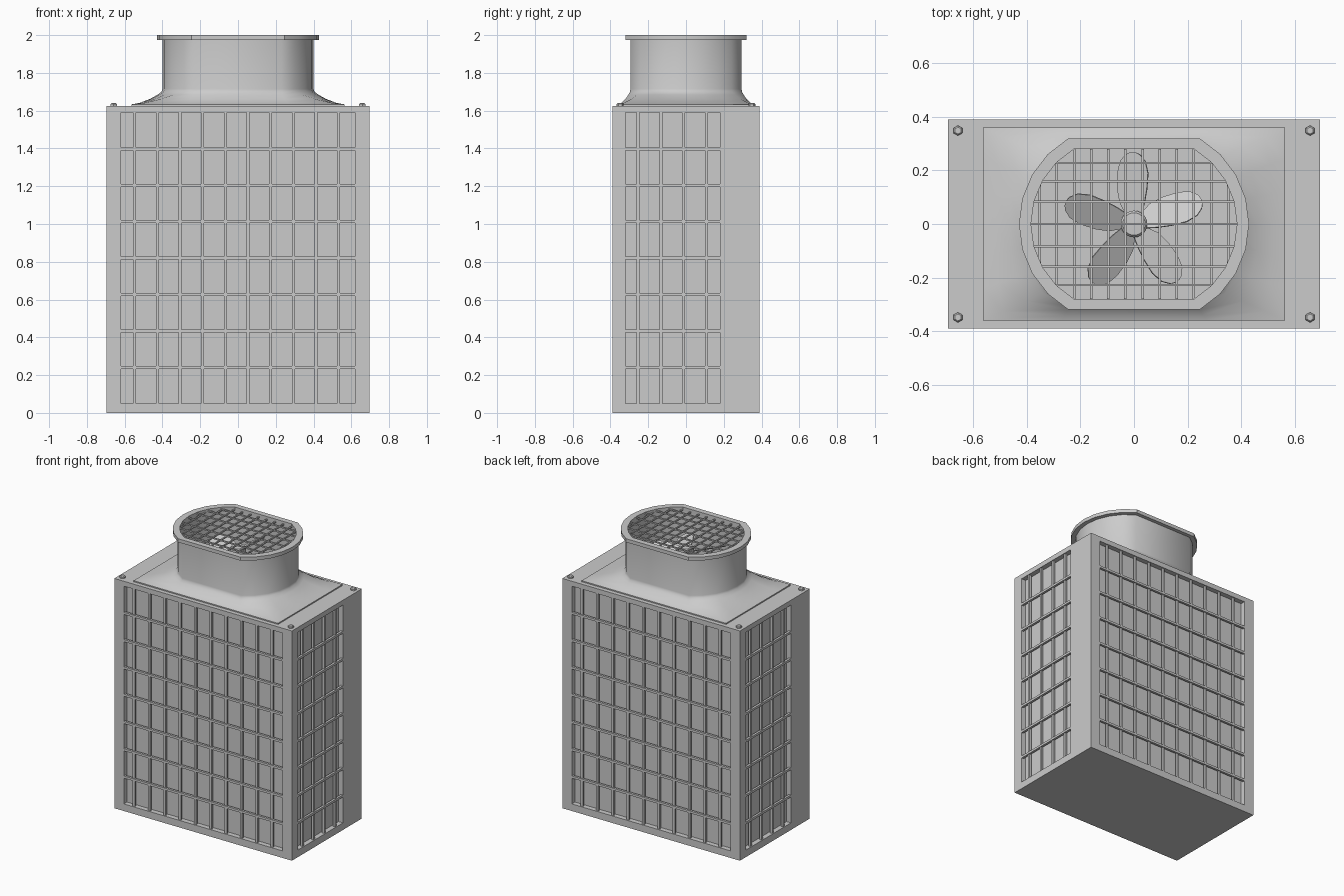
import bpy, bmesh
from math import radians, cos, sin, pi, sqrt
from mathutils import Matrix, Vector

if "Cube" in bpy.data.objects:
    bpy.data.objects.remove(bpy.data.objects["Cube"])


def make(name, bm, smooth=None):
    bmesh.ops.recalc_face_normals(bm, faces=bm.faces)
    me = bpy.data.meshes.new(name)
    bm.to_mesh(me)
    bm.free()
    ob = bpy.data.objects.new(name, me)
    bpy.context.collection.objects.link(ob)
    if smooth:
        bpy.ops.object.select_all(action='DESELECT')
        ob.select_set(True)
        bpy.context.view_layer.objects.active = ob
        bpy.ops.object.shade_smooth_by_angle(angle=radians(smooth))
    return ob


def box(bm, lo, hi, turn=False):
    lo, hi = Vector(lo), Vector(hi)
    m = Matrix.Translation((lo + hi) / 2) @ Matrix.Diagonal((*(hi - lo), 1))
    if turn:
        m = Matrix.Rotation(pi, 4, 'Z') @ m
    bmesh.ops.create_cube(bm, size=1, matrix=m)


def loft(bm, rings, closed=False):
    vs = [[bm.verts.new(p) for p in r] for r in rings]
    pairs = list(zip(vs, vs[1:])) + ([(vs[-1], vs[0])] if closed else [])
    n = len(vs[0])
    for a, b in pairs:
        for i in range(n):
            j = (i + 1) % n
            bm.faces.new((a[i], a[j], b[j], b[i]))


HX, HY, TOP = 0.695, 0.39, 1.625     # cabinet half sizes and height
Z0, Z1, DEPTH, T = 0.05, 1.59, 0.035, 0.008

# Cabinet with recessed panels (the back and left repeat by a half turn)
cut = bmesh.new()
for turn in (False, True):
    box(cut, (-0.62, -HY - 0.1, Z0), (0.62, -HY + DEPTH, Z1), turn)
    box(cut, (HX - DEPTH, -0.32, Z0), (HX + 0.1, 0.18, Z1), turn)
cutter = make("panel_cutter", cut)
cutter.hide_render = True
cutter.hide_viewport = False
cutter.display_type = 'WIRE'
bm = bmesh.new()
box(bm, (-HX, -HY, 0), (HX, HY, TOP))
cabinet = make("cabinet", bm)
mod = cabinet.modifiers.new("recesses", 'BOOLEAN')
mod.operation = 'DIFFERENCE'
mod.solver = 'EXACT'
mod.object = cutter
bpy.context.view_layer.objects.active = cabinet
cabinet.select_set(True)
bpy.ops.object.modifier_apply(modifier=mod.name)
bpy.data.objects.remove(cutter)

# Guard bars over the four recesses
for turn, names in ((False, ("front", "right")), (True, ("back", "left"))):
    wide, narrow = bmesh.new(), bmesh.new()
    for i in range(10):
        x = -0.547 + 0.12 * i
        box(wide, (x - T, -HY + 0.006, Z0), (x + T, -HY + 0.022, Z1), turn)
    for i in range(4):
        y = -0.254 + 0.121 * i
        box(narrow, (HX - 0.022, y - T, Z0), (HX - 0.006, y + T, Z1), turn)
    for i in range(7):
        z = 0.24 + 0.193 * i
        box(wide, (-0.62, -HY, z - T), (0.62, -HY + 0.016, z + T), turn)
        box(narrow, (HX - 0.016, -0.32, z - T), (HX, 0.18, z + T), turn)
    make(names[0] + "_guard", wide)
    make(names[1] + "_guard", narrow)

# Flat-sided round outline of the fan duct
ANG = range(-60, 61, 15)


def outline(r, z):
    right = [(0.06 + r * cos(radians(a)), r * sin(radians(a)), z) for a in ANG]
    return right + [(-x, -y, z) for x, y, z in right]


def rectangle(z):
    right = []
    for a in ANG:
        if abs(a) <= 45:
            right.append((0.565, 0.36 * a / 45, z))
        else:
            right.append((0.27, 0.36 * a / abs(a), z))
    return right + [(-x, -y, z) for x, y, z in right]


# Fan duct: rectangular foot flaring up into the round neck, with an inner wall
rings = [rectangle(TOP), rectangle(1.633)]
for f, z in ((0.72, 1.642), (0.4, 1.662), (0.15, 1.685), (0.03, 1.70), (0, 1.715)):
    rings.append([tuple(Vector(o).lerp(Vector((q[0], q[1], z)), f))
                  for o, q in zip(outline(0.34, z), rectangle(z))])
rings += [outline(0.34, 1.985), outline(0.326, 1.985), outline(0.326, TOP)]
bm = bmesh.new()
loft(bm, rings)
make("fan_duct", bm, 50)

# Rim flange
bm = bmesh.new()
loft(bm, [outline(0.338, 1.975), outline(0.37, 1.975),
          outline(0.37, 2.0), outline(0.325, 2.0), outline(0.325, 1.975)], True)
make("duct_rim", bm, 30)

# Top grille, each bar trimmed to the opening
R, YM = 0.33, 0.28
bm = bmesh.new()
for i in range(6):
    x = 0.032 + 0.064 * i
    h = min(YM, sqrt(max(R * R - max(x - 0.06, 0) ** 2, 0)))
    for s in (-1, 1):
        box(bm, (s * x - 0.0045, -h, 1.976), (s * x + 0.0045, h, 1.985))
for y in (-0.228, -0.16, -0.083, 0, 0.083, 0.16, 0.228):
    h = 0.06 + sqrt(R * R - y * y)
    box(bm, (-h, y - 0.0045, 1.982), (h, y + 0.0045, 1.991))
make("top_grille", bm)

# Fan hub on its motor
bm = bmesh.new()
loft(bm, [[(r * cos(i * pi / 12), r * sin(i * pi / 12), z) for i in range(24)]
          for r, z in ((0.05, TOP), (0.05, 1.88), (0.042, 1.89), (0.001, 1.892))])
make("fan_hub", bm, 30)

# Five pitched fan blades
bm = bmesh.new()
SHAPE = ((0.03, -0.03, 0.03), (0.08, -0.045, 0.06), (0.13, -0.055, 0.07),
         (0.19, -0.06, 0.07), (0.235, -0.048, 0.058), (0.26, -0.025, 0.035),
         (0.268, -0.005, 0.015))
for k in range(5):
    m = Matrix.Translation((0, 0, 1.85)) @ Matrix.Rotation(radians(90 + 72 * k), 4, 'Z')
    m = m @ Matrix.Rotation(radians(-28), 4, 'X')
    strips = []
    for r, a, b in SHAPE:
        strips.append([m @ Vector((r, a, -0.003)), m @ Vector((r, b, -0.003)),
                       m @ Vector((r, b, 0.003)), m @ Vector((r, a, 0.003))])
    loft(bm, strips)
    tip = [v for v in bm.verts][-4:]
    bm.faces.new(tip)
make("fan_blades", bm, 30)

# Hex bolts at the corners
bm = bmesh.new()
for sx in (-1, 1):
    for sy in (-1, 1):
        for r1, r2, h, z in ((0.019, 0.019, 0.01, TOP + 0.005),
                             (0.019, 0.013, 0.006, TOP + 0.013)):
            bmesh.ops.create_cone(
                bm, cap_ends=True, segments=6, radius1=r1, radius2=r2, depth=h,
                matrix=Matrix.Translation((sx * 0.658, sy * 0.349, z)))
make("corner_bolts", bm)
